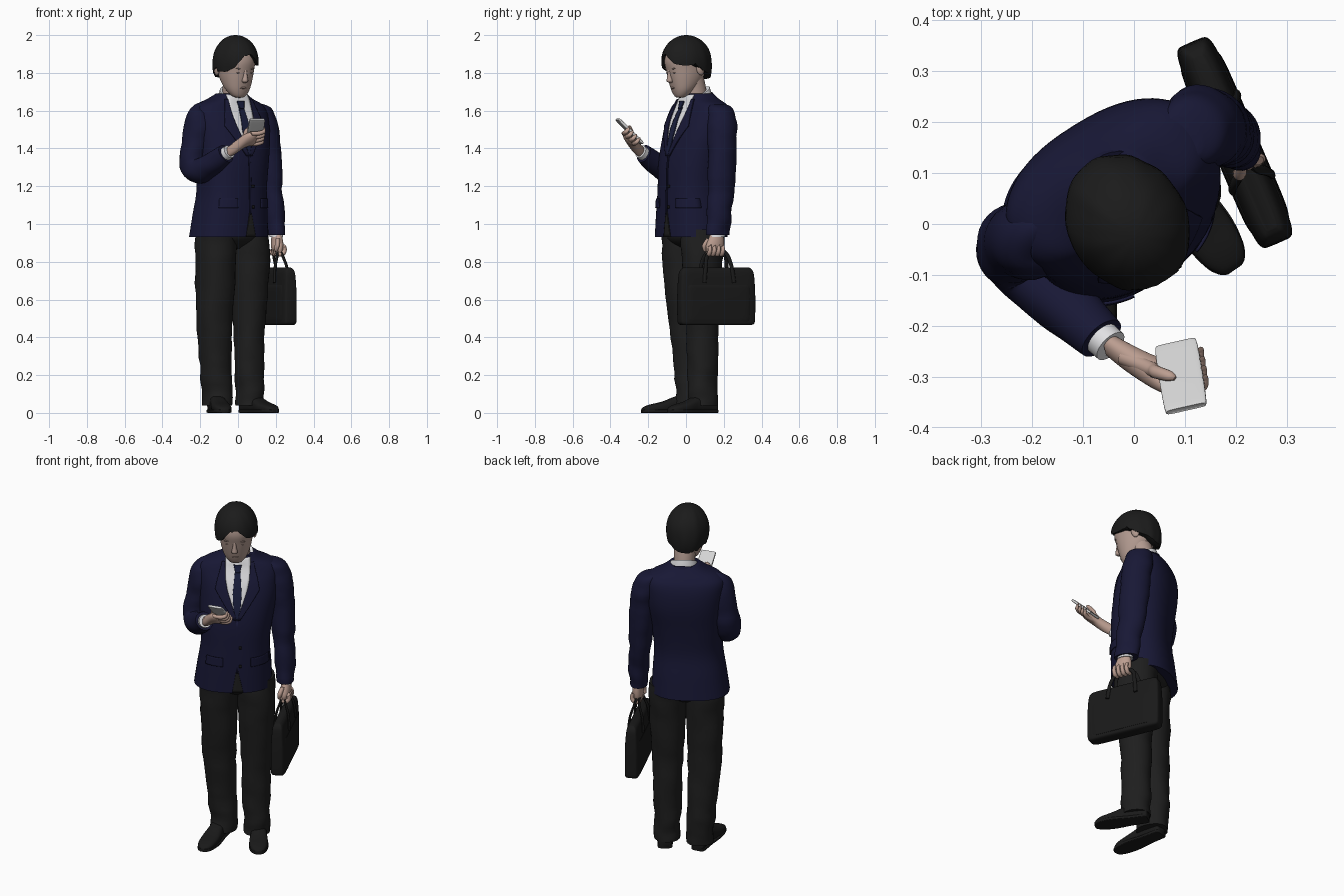
import bpy, bmesh, math
from mathutils import Vector as V, Matrix, noise

def material(name, r, g, b):
    m = bpy.data.materials.new(name)
    m.diffuse_color = (r, g, b, 1)
    return m

NAVY = material("navy_cloth", .009, .009, .036)
TIE = material("tie_blue", .01, .013, .045)
TROUSER = material("charcoal_cloth", .013, .013, .013)
HAIR = material("black_hair", .011, .011, .011)
FACE = material("face_skin", .44, .32, .275)
HAND = material("hand_skin", .5, .34, .28)
LIP = material("lip_skin", .3, .21, .18)
SHIRT = material("white_cotton", .75, .75, .77)
PHONE = material("pale_grey", .66, .66, .66)
LEATHER = material("black_leather", .01, .01, .01)

YAW = Matrix.Rotation(math.radians(32), 4, 'Z')
SIDE, BACK, UP = YAW @ V((1, 0, 0)), YAW @ V((0, 1, 0)), V((0, 0, 1))

def make(name, verts, faces, mat, M=None, closed=True):
    me = bpy.data.meshes.new(name)
    bm = bmesh.new()
    vs = [bm.verts.new(M @ V(v) if M else v) for v in verts]
    for f in faces:
        bm.faces.new([vs[i] for i in f])
    if closed:
        bmesh.ops.recalc_face_normals(bm, faces=bm.faces)
    bm.to_mesh(me)
    bm.free()
    me.materials.append(mat)
    me.shade_smooth()
    me.set_sharp_from_angle(angle=math.radians(45))
    ob = bpy.data.objects.new(name, me)
    bpy.context.collection.objects.link(ob)
    return ob

def spline(rows, k=5):
    """Smooth curve through rows of numbers."""
    out = []
    for i in range(len(rows) - 1):
        a, b, c, d = (rows[max(0, min(len(rows) - 1, i + o))] for o in (-1, 0, 1, 2))
        for s in range(k):
            t = s / k
            out.append(tuple(.5 * (2*q + (r-p)*t + (2*p-5*q+4*r-w)*t*t + (3*q-p-3*r+w)*t**3)
                             for p, q, r, w in zip(a, b, c, d)))
    return out + [tuple(rows[-1])]

def loft(name, rings, mat, side=None, up=None, p=2, n=32, M=None, wrinkle=0):
    """Rings are x, y, z, half width, half depth."""
    R = spline(rings)
    C = [V(r[:3]) for r in R]
    side = V(side).normalized() if side else (C[-1] - C[0]).orthogonal().normalized()
    verts, faces = [], []
    for i, r in enumerate(R):
        t = C[min(i + 1, len(C) - 1)] - C[max(i - 1, 0)]
        u = V(up) if up else side.cross(t).normalized()
        for j in range(n):
            c, s = math.cos(2*math.pi*j/n), math.sin(2*math.pi*j/n)
            q = C[i] + side * r[3] * math.copysign(abs(c)**(2/p), c) + u * r[4] * math.copysign(abs(s)**(2/p), s)
            if wrinkle:
                q += (q - C[i]).normalized() * wrinkle * noise.noise(V((q.x*9, q.y*9, q.z*14)))
            verts.append(q)
    for i in range(len(R) - 1):
        for j in range(n):
            k = (j + 1) % n
            faces.append((i*n+j, i*n+k, i*n+n+k, i*n+n+j))
    faces += [tuple(range(n))[::-1], tuple(range(len(verts) - n, len(verts)))]
    return make(name, verts, faces, mat, M)

def ball(name, c, r, mat, M):
    k = [(-.99, .14), (-.8, .6), (-.4, .917), (0, 1), (.4, .917), (.8, .6), (.99, .14)]
    loft(name, [(c[0], c[1], c[2] + r[2]*h, r[0]*w, r[1]*w) for h, w in k], mat, (1, 0, 0), (0, 1, 0), n=20, M=M)

# Jacket body, in the turned body frame
TORSO = [(-.028, .05, .93, .211, .17), (-.022, .044, 1.05, .199, .164), (-.016, .038, 1.18, .186, .156),
         (-.01, .047, 1.32, .197, .16), (0, .068, 1.45, .212, .157), (0, .082, 1.54, .218, .143),
         (0, .09, 1.6, .215, .122), (0, .087, 1.635, .185, .104), (0, .08, 1.662, .125, .09), (.005, .074, 1.69, .08, .074)]
PW = 2.4
loft("jacket_body", TORSO, NAVY, (1, 0, 0), (0, 1, 0), PW, 64, YAW)
SURF = spline(TORSO)

def front_y(x, z):
    for a, b in zip(SURF, SURF[1:]):
        if z <= b[2]:
            break
    t = (z - a[2]) / (b[2] - a[2])
    cx, cy, _, w, d = (p + (q - p) * t for p, q in zip(a, b))
    return cy - d * max(0, 1 - abs((x - cx) / w)**PW)**(1/PW)

def drape(name, rows, mat, off, k=8, cols=10):
    """Thin panel laid on the jacket front; rows are z, x0, x1."""
    full = []
    for a, b in zip(rows, rows[1:]):
        full += [tuple(p + (q - p) * s / k for p, q in zip(a, b)) for s in range(k)]
    full.append(rows[-1])
    verts = [(x0 + (x1-x0)*j/cols, front_y(x0 + (x1-x0)*j/cols, z) - off, z) for z, x0, x1 in full for j in range(cols + 1)]
    w = cols + 1
    faces = [(i*w+j, i*w+w+j, i*w+w+j+1, i*w+j+1) for i in range(len(full)-1) for j in range(cols)]
    ob = make(name, verts, faces, mat, YAW, False)
    m = ob.modifiers.new("thickness", 'SOLIDIFY')
    m.thickness, m.offset = .006, 0

drape("shirt_front", [(1.683, -.066, .066), (1.6, -.07, .07), (1.5, -.05, .05), (1.36, -.002, .002)], SHIRT, .002)
drape("tie_blade", [(1.62, -.014, .014), (1.5, -.024, .024), (1.42, -.019, .019), (1.365, -.003, .003)], TIE, .007)
drape("tie_knot", [(1.65, -.022, .022), (1.61, -.013, .013)], TIE, .013)
for s, tag in ((1, "left"), (-1, "right")):
    def mirrored(rows):
        return [(z, *sorted((s*a, s*b))) for z, a, b in rows]
    drape(tag + "_lapel", mirrored([(1.66, .068, .085), (1.57, .064, .11), (1.52, .054, .12), (1.36, 0, .018)]), NAVY, .006)
    drape(tag + "_pocket_flap", mirrored([(1.135, .075, .165), (1.085, .075, .17)]), NAVY, .004)
drape("jacket_front_edge", [(1.36, -.004, .006), (1.05, -.004, .006)], NAVY, .003)
drape("front_vent", [(1.08, -.001, .003), (.932, -.025, .035)], TROUSER, .002)
for z in (1.2, 1.09):
    drape("jacket_button", [(z + .007, .012, .026), (z - .007, .012, .026)], LEATHER, .004, 1, 2)

# Shirt collar, jacket collar and neck
cb = BACK + UP * .55
nk = YAW @ V((.008, .06, 0))
jk = nk + BACK * .026
loft("shirt_collar", [(nk.x, nk.y, 1.63, .088, .083), (nk.x, nk.y, 1.66, .08, .078), (nk.x, nk.y, 1.69, .071, .071)], SHIRT, SIDE, cb)
loft("jacket_collar", [(jk.x, jk.y, 1.61, .1, .08), (jk.x, jk.y, 1.64, .09, .07), (jk.x, jk.y, 1.665, .074, .062)], NAVY, SIDE, cb)
loft("neck", [(nk.x, nk.y, 1.63, .056, .058), (nk.x, nk.y - .005, 1.7, .057, .061), (-.012, .025, 1.8, .06, .065)], FACE, SIDE, BACK)

# Head, turned and bowed
HM = Matrix.Translation((-.013, .002, 1.86)) @ Matrix.Rotation(math.radians(30), 4, 'Z') @ Matrix.Rotation(math.radians(13), 4, 'X')
loft("head", [(0, -.068, -.178, .018, .014), (0, -.062, -.168, .04, .04), (0, -.042, -.135, .066, .07), (0, -.018, -.085, .083, .098),
              (0, -.005, -.03, .091, .112), (0, 0, .03, .094, .115), (0, .005, .09, .075, .09), (0, .005, .12, .03, .04)],
     FACE, (1, 0, 0), (0, 1, 0), 2.2, 40, HM)
loft("nose", [(0, -.108, -.015, .008, .008), (0, -.118, -.05, .011, .012), (0, -.121, -.076, .017, .017), (0, -.113, -.088, .01, .008)],
     FACE, (1, 0, 0), (0, 1, 0), n=16, M=HM)
ball("lips", (0, -.109, -.117), (.022, .008, .006), LIP, HM)
for s in (-1, 1):
    ball("ear", (s*.096, .02, -.045), (.013, .022, .034), FACE, HM)
    ball("eye", (s*.036, -.106, -.037), (.013, .006, .003), LIP, HM)
    ball("eyebrow", (s*.038, -.107, -.014), (.02, .006, .003), LIP, HM)

# Hair cap with a fringe that rises over the forehead
EDGE = [(-1, .065), (-.92, .035), (-.8, 0), (-.55, -.022), (0, -.03), (.4, -.07), (1, -.115)]
N, K = 64, 16
verts, faces = [], []
for i in range(K + 2):
    for j in range(N):
        t = 2 * math.pi * j / N
        s = math.sin(t)
        for a, b in zip(EDGE, EDGE[1:]):
            if s <= b[0]:
                break
        zb = a[1] + (b[1]-a[1]) * (s-a[0]) / (b[0]-a[0]) + (.02 * math.cos(t) if s < 0 else 0) + .012 * noise.noise(V((math.cos(t)*7, s*7, 0)))
        low = .185
        eb = math.asin(zb / (.14 if zb > 0 else low))
        e = math.pi/2 - .03 + (eb - math.pi/2 + .03) * min(i, K) / K
        z = math.sin(e) * (.14 if e > 0 else low)
        r = math.cos(e) * (.8 if i > K else 1) * (1 + .035 * noise.noise(V((math.cos(t)*3, s*3, z*8))))
        verts.append((.117*r*math.cos(t), .138*r*s, z))
for i in range(K + 1):
    faces += [(i*N+j, i*N+(j+1) % N, i*N+N+(j+1) % N, i*N+N+j) for j in range(N)]
faces += [tuple(range(N)), tuple(range(K*N + N, K*N + 2*N))]
make("hair", verts, faces, HAIR, HM)

# Legs and hips
loft("trouser_hips", [(-.035, .035, .87, .08, .06), (-.035, .035, .92, .165, .12), (-.035, .035, 1.0, .175, .13)], TROUSER, SIDE, BACK, 2.3)
loft("right_trouser_leg", [(-.115, -.015, .97, .1, .12), (-.118, -.012, .8, .102, .115), (-.125, .0, .5, .092, .092),
     (-.12, .022, .25, .081, .086), (-.109, .029, .1, .074, .083), (-.109, .022, .04, .072, .086)], TROUSER, SIDE, BACK, 2.2, wrinkle=.01)
loft("left_trouser_leg", [(.052, .09, .97, .1, .12), (.061, .085, .8, .1, .112), (.06, .085, .5, .083, .088),
     (.06, .088, .25, .075, .08), (.06, .09, .1, .071, .078), (.063, .086, .04, .07, .08)], TROUSER, SIDE, BACK, 2.2, wrinkle=.01)
for tag, heel, toe in (("right", V((-.13, .08, 0)), V((-.07, -.235, 0))), ("left", V((.03, .155, 0)), V((.198, -.09, 0)))):
    d = toe - heel
    sd = d.cross(UP)
    prof = [(0, .025, .04), (.04, .036, .075), (.25, .042, .1), (.45, .043, .085), (.65, .05, .06), (.85, .045, .045), (.96, .03, .032), (1, .012, .02)]
    loft(tag + "_shoe", [(*(heel + d*t + UP*h/2), w, h/2) for t, w, h in prof], LEATHER, sd, UP, 2.7)
    sole = [(0, .028), (.05, .04), (.3, .043), (.65, .053), (.87, .045), (.97, .03), (1, .016)]
    loft(tag + "_sole", [(*(heel + d*t + UP*.009), w, .009) for t, w in sole], LEATHER, sd, UP, 6)

# Left arm hanging with the bag
loft("left_sleeve", [(.095, .168, 1.635, .03, .04), (.118, .184, 1.61, .06, .068), (.133, .193, 1.54, .074, .081), (.153, .191, 1.4, .07, .081), (.167, .188, 1.22, .064, .077),
     (.186, .177, 1.06, .054, .069), (.196, .171, .943, .046, .066)], NAVY, SIDE, BACK, wrinkle=.01)
loft("left_cuff", [(.198, .169, .98, .034, .044), (.202, .167, .932, .033, .043)], SHIRT, SIDE, BACK)
D = V((.394, -.919, 0))
NB = V((.919, .394, 0))
loft("left_hand", [(.203, .165, .96, .024, .032), (.207, .158, .91, .028, .046), (.208, .152, .875, .028, .05), (.208, .15, .85, .018, .044)], HAND, NB, D)
for k in range(4):
    c = V((.208, .15, .86)) + D * (-.038 + .025*k)
    loft("left_finger", [(*(c + NB*x + UP*z), r, r) for x, z, r in ((.022, .025, .012), (.027, 0, .012), (.012, -.02, .012), (-.012, -.016, .011), (-.02, .002, .006))], HAND, n=12)
loft("left_thumb", [(.21, .12, .92, .012, .012), (.207, .098, .885, .013, .013), (.2, .1, .856, .007, .007)], HAND, n=12)

# Briefcase
B = V((.198, .16, 0))
def bag(rows):
    return [(B.x, B.y, z, a, b) for z, a, b in rows]
loft("briefcase_body", bag([(.464, .19, .028), (.472, .208, .038), (.5, .214, .041), (.62, .215, .041), (.725, .21, .035), (.758, .2, .027), (.77, .185, .014)]), LEATHER, D, NB, 7, 48)
loft("briefcase_pocket", bag([(.485, .17, .038), (.5, .185, .045), (.66, .185, .044), (.672, .18, .036)]), LEATHER, D, NB, 8, 48)
for s in (-1, 1):
    arch = [(-.085, .69, .042), (-.075, .77, .034), (-.06, .83, .016), (-.03, .858, .008), (.03, .858, .008), (.06, .83, .016), (.075, .77, .034), (.085, .69, .042)]
    loft("briefcase_handle", [(*(B + D*x + NB*s*y + UP*z), .007, .011) for x, z, y in arch], LEATHER, NB, n=12)

# Right arm bent to hold the phone
loft("right_sleeve", [(-.148, -.01, 1.627, .04, .03), (-.183, -.022, 1.602, .07, .06), (-.203, -.03, 1.53, .08, .076), (-.226, -.033, 1.42, .079, .076),
     (-.235, -.05, 1.32, .074, .073), (-.206, -.093, 1.284, .07, .066), (-.145, -.15, 1.315, .062, .062), (-.062, -.225, 1.37, .047, .051)],
     NAVY, (.7, .71, 0), wrinkle=.01)
loft("right_cuff", [(-.085, -.205, 1.357, .037, .039), (-.046, -.24, 1.383, .035, .036)], SHIRT, (.7, .71, 0))

# Phone and the hand around it
P = V((.092, -.298, 1.49))
W = V((.975, .22, 0)).normalized()
L = V((.02, -.125, .125)).normalized()
NP = W.cross(L)
def at(w, l, n):
    return P + W*w + L*l + NP*n
loft("phone", [(*at(0, l, 0), w, t) for l, w, t in ((-.089, .034, .004), (-.085, .041, .007), (-.04, .043, .008), (.04, .043, .008), (.087, .041, .007), (.091, .034, .004))],
     PHONE, W, NP, 6)
loft("right_palm", [(-.06, -.23, 1.375, .026, .03), (-.02, -.258, 1.4, .029, .036), (*at(-.05, -.045, .022), .026, .045), (*at(-.015, -.03, .028), .018, .045), (*at(.005, -.025, .026), .01, .035)],
     HAND, NP, L)
for k in range(4):
    l = -.062 + .026*k
    loft("right_finger", [(*at(w, l + e, n), r, r) for w, e, n, r in ((-.03, -.006, .027, .012), (.01, 0, .03, .012), (.04, .003, .02, .011), (.047, .006, .004, .009), (.046, .008, -.006, .005))],
         HAND, n=12)
loft("right_thumb", [(-.02, -.262, 1.415, .016, .016), (*at(-.056, -.04, .004), .015, .015), (*at(-.045, -.012, -.012), .013, .013), (*at(-.022, .012, -.018), .011, .01), (*at(-.012, .02, -.016), .005, .005)],
     HAND, n=14)
